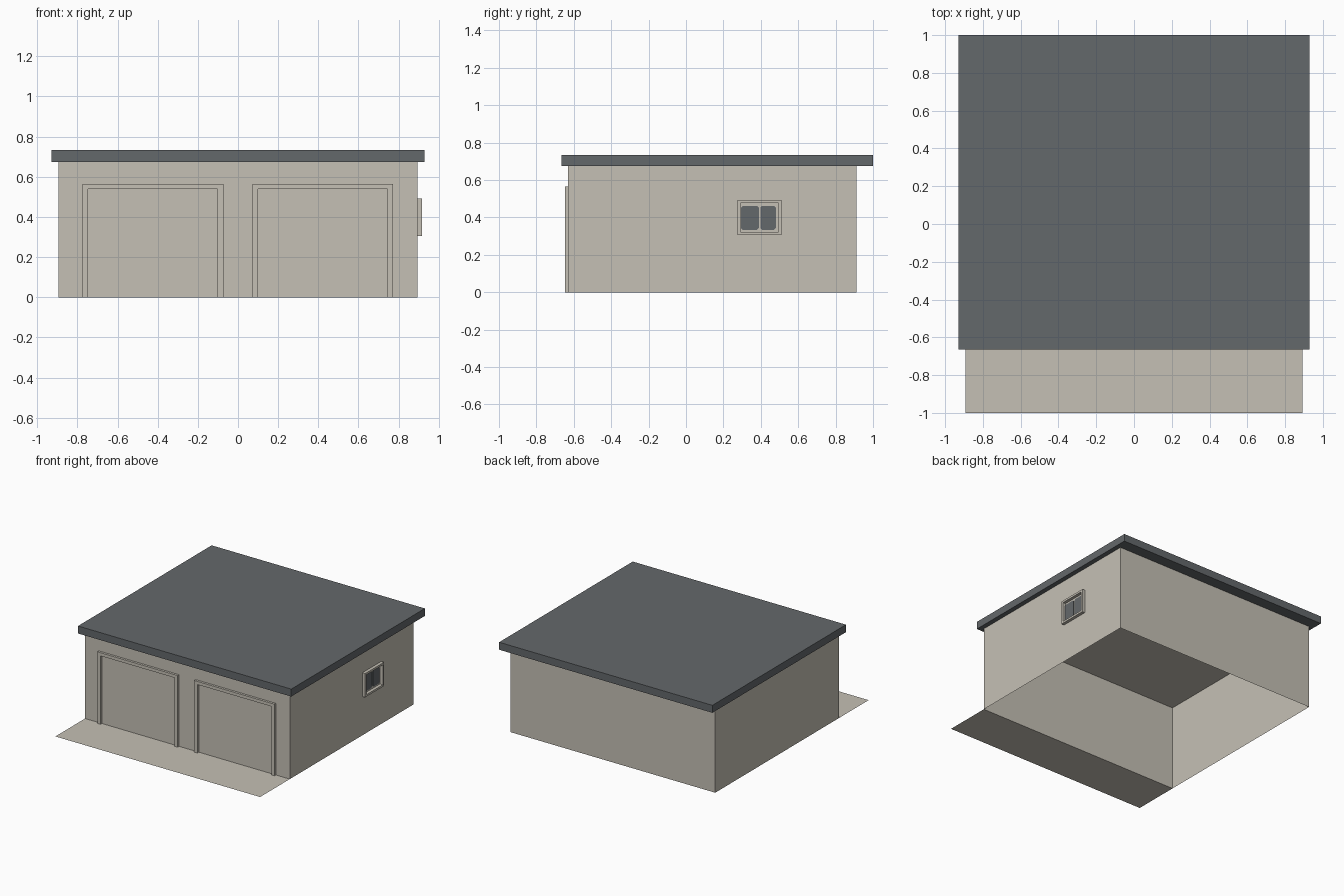
import bpy, bmesh

if "Cube" in bpy.data.objects:
    bpy.data.objects.remove(bpy.data.objects["Cube"])


def material(name, rgb):
    m = bpy.data.materials.new(name)
    m.diffuse_color = (*rgb, 1)
    m.use_nodes = True
    m.node_tree.nodes["Principled BSDF"].inputs["Base Color"].default_value = m.diffuse_color
    return m


BEIGE = material("beige_plaster", (0.558, 0.527, 0.462))
GREY = material("slate_grey", (0.127, 0.138, 0.147))


def finish(name, bm, mat):
    bmesh.ops.recalc_face_normals(bm, faces=bm.faces)
    me = bpy.data.meshes.new(name)
    bm.to_mesh(me)
    bm.free()
    me.materials.append(mat)
    ob = bpy.data.objects.new(name, me)
    bpy.context.collection.objects.link(ob)
    return ob


def box(name, lo, hi, mat, open_bottom=False):
    bm = bmesh.new()
    bmesh.ops.create_cube(bm, size=1)
    for v in bm.verts:
        v.co = [(a + b) / 2 + c * (b - a) for a, b, c in zip(lo, hi, v.co)]
    bmesh.ops.recalc_face_normals(bm, faces=bm.faces)
    if open_bottom:
        down = [f for f in bm.faces if f.normal.z < -0.5]
        bmesh.ops.delete(bm, geom=down, context='FACES_ONLY')
    return finish(name, bm, mat)


def prism(name, loops, direction, mat):
    """Extrude a strip (two matching loops) or a single outline along direction."""
    bm = bmesh.new()
    rings = [[bm.verts.new(p) for p in loop] for loop in loops]
    if len(rings) == 1:
        bm.faces.new(rings[0])
    else:
        a, b, closed = rings[0], rings[1], len(rings[0]) == 4 and name.startswith("window")
        for i in range(len(a) if closed else len(a) - 1):
            j = (i + 1) % len(a)
            bm.faces.new((a[i], a[j], b[j], b[i]))
    ext = bmesh.ops.extrude_face_region(bm, geom=bm.faces[:], use_keep_orig=True)
    bmesh.ops.translate(bm, vec=direction,
                        verts=[g for g in ext["geom"] if isinstance(g, bmesh.types.BMVert)])
    return finish(name, bm, mat)


# Main shell, open underneath, with overhanging flat roof slab
box("walls", (-0.893, -0.63, 0), (0.893, 0.911, 0.674), BEIGE, open_bottom=True)
box("roof", (-0.93, -0.665, 0.674), (0.93, 1.0, 0.733), GREY)

# Flat driveway in front
bm = bmesh.new()
bm.faces.new([bm.verts.new(p) for p in
              ((-0.893, -1, 0), (0.893, -1, 0), (0.893, -0.63, 0), (-0.893, -0.63, 0))])
finish("driveway", bm, BEIGE)


# Garage door surrounds
def arch(x0, x1, top):
    return [(x, -0.63, z) for x, z in ((x0, 0), (x0, top), (x1, top), (x1, 0))]


for side, x0 in (("left", -0.774), ("right", 0.071)):
    prism(f"{side}_door_surround",
          [arch(x0, x0 + 0.701, 0.565), arch(x0 + 0.028, x0 + 0.673, 0.54)],
          (0, -0.018, 0), BEIGE)


# Side window: stepped frame and two panes
def rect(y0, y1, z0, z1, x):
    return [(x, y, z) for y, z in ((y0, z0), (y1, z0), (y1, z1), (y0, z1))]


prism("window_frame", [rect(0.275, 0.51, 0.305, 0.493, 0.893),
                       rect(0.291, 0.494, 0.321, 0.477, 0.893)], (0.024, 0, 0), BEIGE)

for side, y0, y1 in (("front", 0.293, 0.389), ("rear", 0.397, 0.481)):
    z0, z1, c = 0.334, 0.462, 0.01
    outline = [(y0 + c, z0), (y1 - c, z0), (y1, z0 + c), (y1, z1 - c),
               (y1 - c, z1), (y0 + c, z1), (y0, z1 - c), (y0, z0 + c)]
    prism(f"{side}_pane", [[(0.893, y, z) for y, z in outline]], (0.005, 0, 0), GREY)
